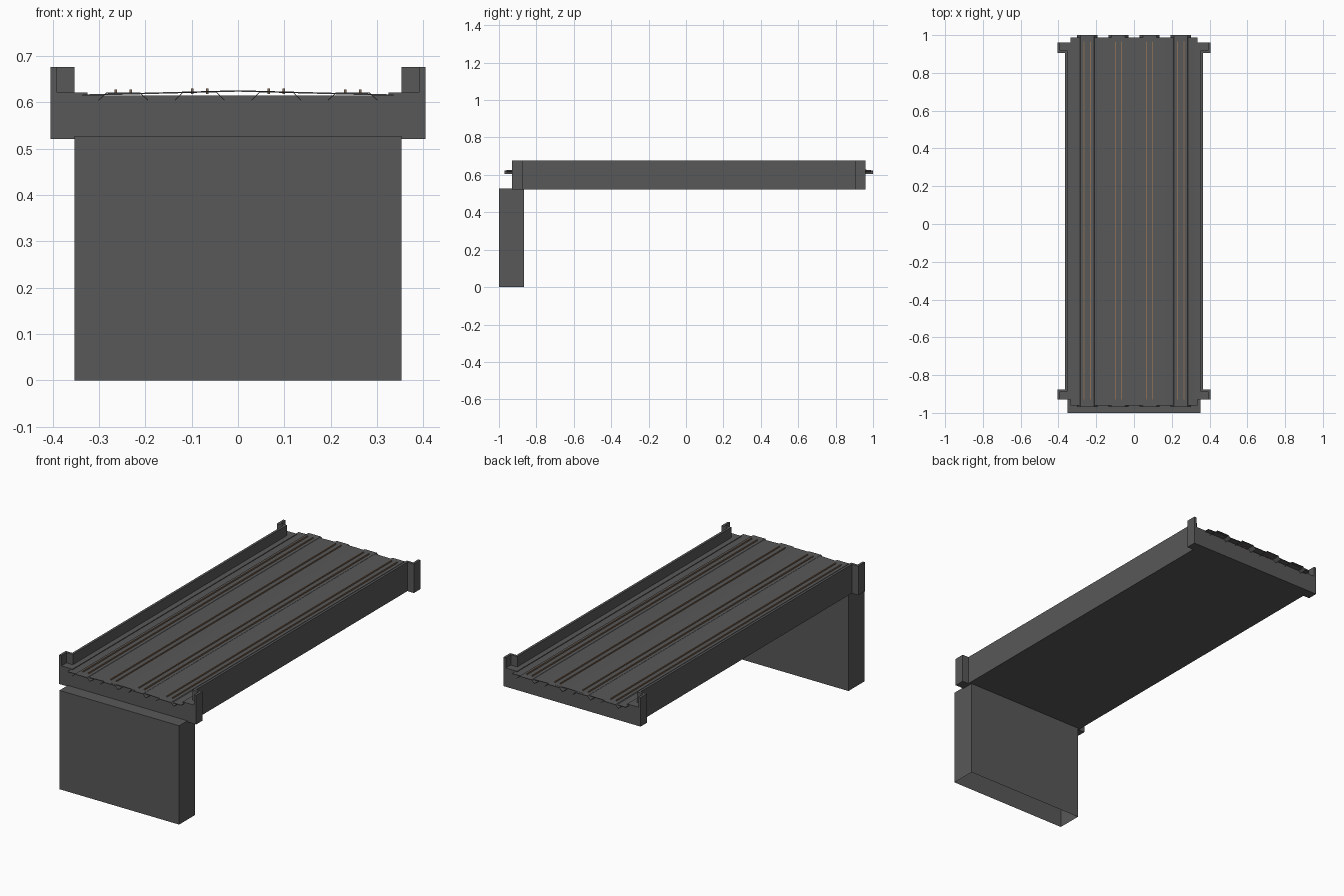
import bpy, bmesh

if "Cube" in bpy.data.objects:
    bpy.data.objects.remove(bpy.data.objects["Cube"])


def material(name, rgb):
    m = bpy.data.materials.new(name)
    m.diffuse_color = (*rgb, 1)
    m.use_nodes = True
    m.node_tree.nodes["Principled BSDF"].inputs["Base Color"].default_value = m.diffuse_color
    return m


CONCRETE = material("dark grey concrete", (0.098, 0.098, 0.098))
RUST = material("rusty brown", (0.25, 0.16, 0.095))


def finish(name, bm, mat):
    bmesh.ops.recalc_face_normals(bm, faces=bm.faces)
    me = bpy.data.meshes.new(name)
    bm.to_mesh(me)
    bm.free()
    me.materials.append(mat)
    ob = bpy.data.objects.new(name, me)
    bpy.context.collection.objects.link(ob)
    return ob


def prism(name, outline, z0, z1, mat):
    """Extrude a closed xy outline from z0 to z1."""
    bm = bmesh.new()
    base = bm.faces.new([bm.verts.new((x, y, z0)) for x, y in outline])
    ext = bmesh.ops.extrude_face_region(bm, geom=[base], use_keep_orig=True)
    for v in ext["geom"]:
        if isinstance(v, bmesh.types.BMVert):
            v.co.z = z1
    return finish(name, bm, mat)


def box(name, x0, x1, y0, y1, z0, z1, mat):
    return prism(name, [(x0, y0), (x1, y0), (x1, y1), (x0, y1)], z0, z1, mat)


def sheet(name, profile, y0, y1, thick, mat):
    """Thin plate: an xz profile line, thickened downward, swept along y."""
    bm = bmesh.new()
    rows = [[bm.verts.new((x, y, z - d)) for x, z in profile]
            for y, d in ((y0, 0), (y1, 0), (y1, thick), (y0, thick))]
    for r in range(4):
        a, b = rows[r], rows[(r + 1) % 4]
        for i in range(len(profile) - 1):
            bm.faces.new((a[i], a[i + 1], b[i + 1], b[i]))
    for i in (0, -1):
        bm.faces.new([row[i] for row in rows])
    return finish(name, bm, mat)


# Pier under the front end, open at the bottom
pier = box("pier", -0.353, 0.353, -1.0, -0.865, 0, 0.527, CONCRETE)
bm = bmesh.new()
bm.from_mesh(pier.data)
bmesh.ops.delete(bm, geom=[f for f in bm.faces if f.normal.z < -0.5], context="FACES_ONLY")
bm.to_mesh(pier.data)
bm.free()

# Deck slab
YF, YB, FI, BI = -0.93, 0.96, -0.875, 0.905
XO, XI, T = 0.404, 0.366, 0.013
right = [(XO, YF), (XO, FI), (XI, FI), (XI, BI), (XO, BI), (XO, YB)]
left = [(-x, y) for x, y in reversed(right)]
prism("deck_slab", right + left, 0.521, 0.615, CONCRETE)

# Parapets follow the stepped deck edge, with a low ledge inside
for side, s in (("left", -1), ("right", 1)):
    inner = [(XO - T, YB), (XO - T, BI + T), (XI - T, BI + T),
             (XI - T, FI - T), (XO - T, FI - T), (XO - T, YF)]
    prism(side + "_parapet", [(s * x, y) for x, y in right + inner], 0.521, 0.676, CONCRETE)
    ledge = [(0.325, YF)] + inner[::-1] + [(0.325, YB)]
    prism(side + "_ledge", [(s * x, y) for x, y in ledge], 0.614, 0.621, CONCRETE)

# Cambered track bed
half = [(0.335, 0.617), (0.17, 0.6215)]
profile = [(-x, z) for x, z in half] + [(0, 0.626)] + half[::-1]
sheet("track_bed", profile, -0.96, 0.988, 0.003, CONCRETE)

# Four ballast beds, showing at the ends, each with a pair of rails
for i, cx in enumerate((-0.2475, -0.0825, 0.0825, 0.2475), 1):
    top = 0.6215 if abs(cx) > 0.17 else 0.6235
    sheet(f"ballast_bed_{i}", [(cx - 0.053, 0.606), (cx - 0.036, top),
                               (cx + 0.036, top), (cx + 0.053, 0.606)],
          -0.97, 1.0, 0.0025, CONCRETE)
    for side, s in (("left", -1), ("right", 1)):
        x = cx + s * 0.0162
        box(f"rail_{i}_{side}", x - 0.0025, x + 0.0025, YF, 0.965, 0.618, top + 0.006, RUST)
